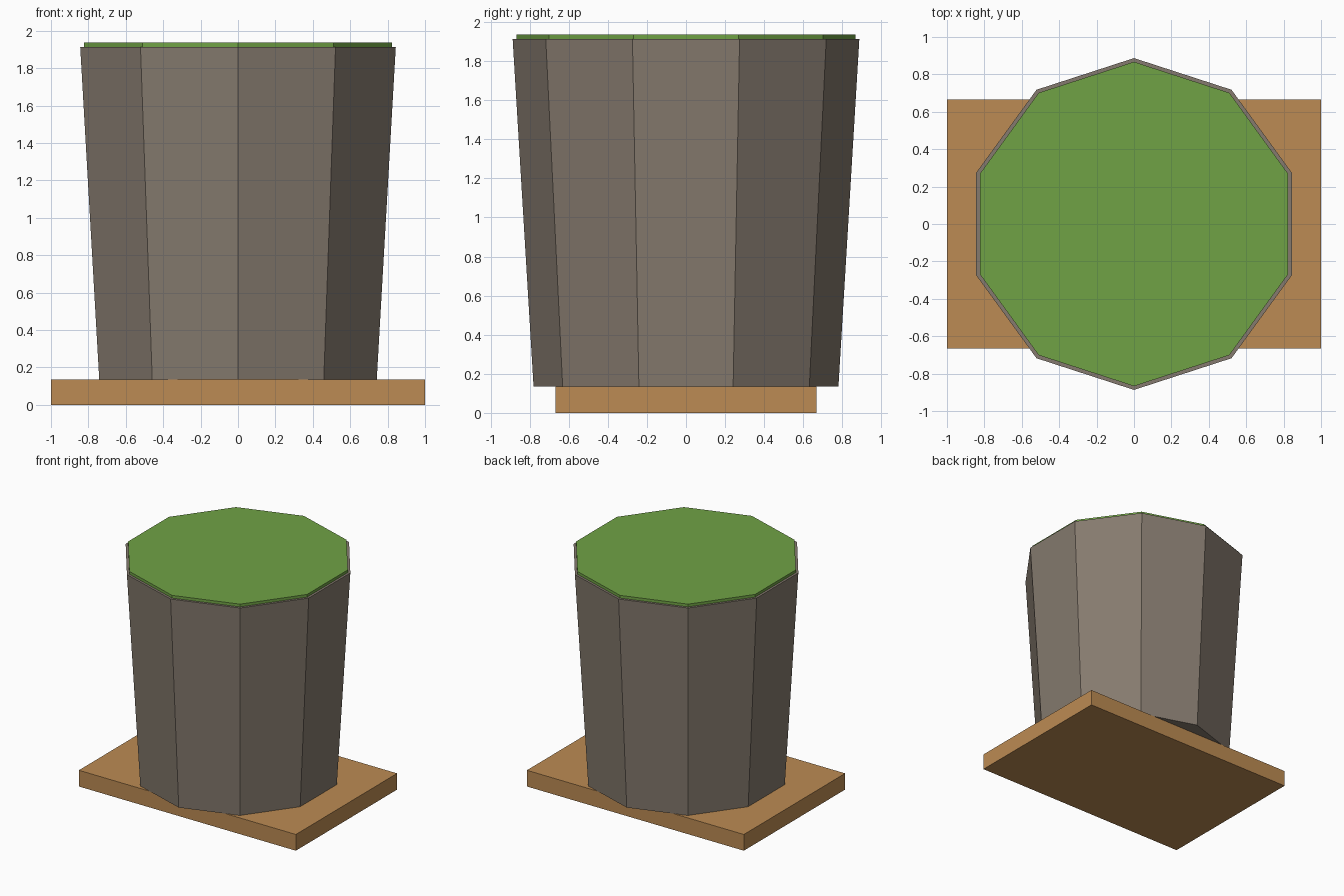
import bpy
import math

cube = bpy.data.objects.get("Cube")
if cube:
    bpy.data.objects.remove(cube, do_unlink=True)


def linear(c):
    c /= 255
    return c / 12.92 if c <= 0.04045 else ((c + 0.055) / 1.055) ** 2.4


def make_material(name, rgb):
    mat = bpy.data.materials.new(name)
    mat.use_nodes = True
    color = (*map(linear, rgb), 1)
    mat.diffuse_color = color
    mat.node_tree.nodes["Principled BSDF"].inputs["Base Color"].default_value = color
    return mat


def finish(name, mat):
    obj = bpy.context.object
    obj.name = name
    obj.data.materials.append(mat)
    return obj


def ten_sided(name, mat, bottom_radius, top_radius, z0, z1):
    """Ten-sided tapered prism with corners at the front and back."""
    bpy.ops.mesh.primitive_cone_add(
        vertices=10, radius1=bottom_radius, radius2=top_radius,
        depth=z1 - z0, location=(0, 0, (z0 + z1) / 2))
    return finish(name, mat)


wood = make_material("wood brown", (188, 139, 83))
stone = make_material("warm grey", (133, 122, 110))
grass = make_material("leaf green", (112, 162, 69))

BASE_TOP, BODY_TOP, LID_TOP = 0.135, 1.913, 1.936

# Flat rectangular base board
bpy.ops.mesh.primitive_cube_add(size=1, location=(0, 0, BASE_TOP / 2))
base = finish("base_board", wood)
base.scale = (2, 1.333, BASE_TOP)

# Tapered body, wider at the top and overhanging the board
ten_sided("tapered_body", stone, 0.78, 0.887, BASE_TOP, BODY_TOP)

# Thin green cap inset from the body's rim
ten_sided("green_cap", grass, 0.867, 0.867, BODY_TOP, LID_TOP)
